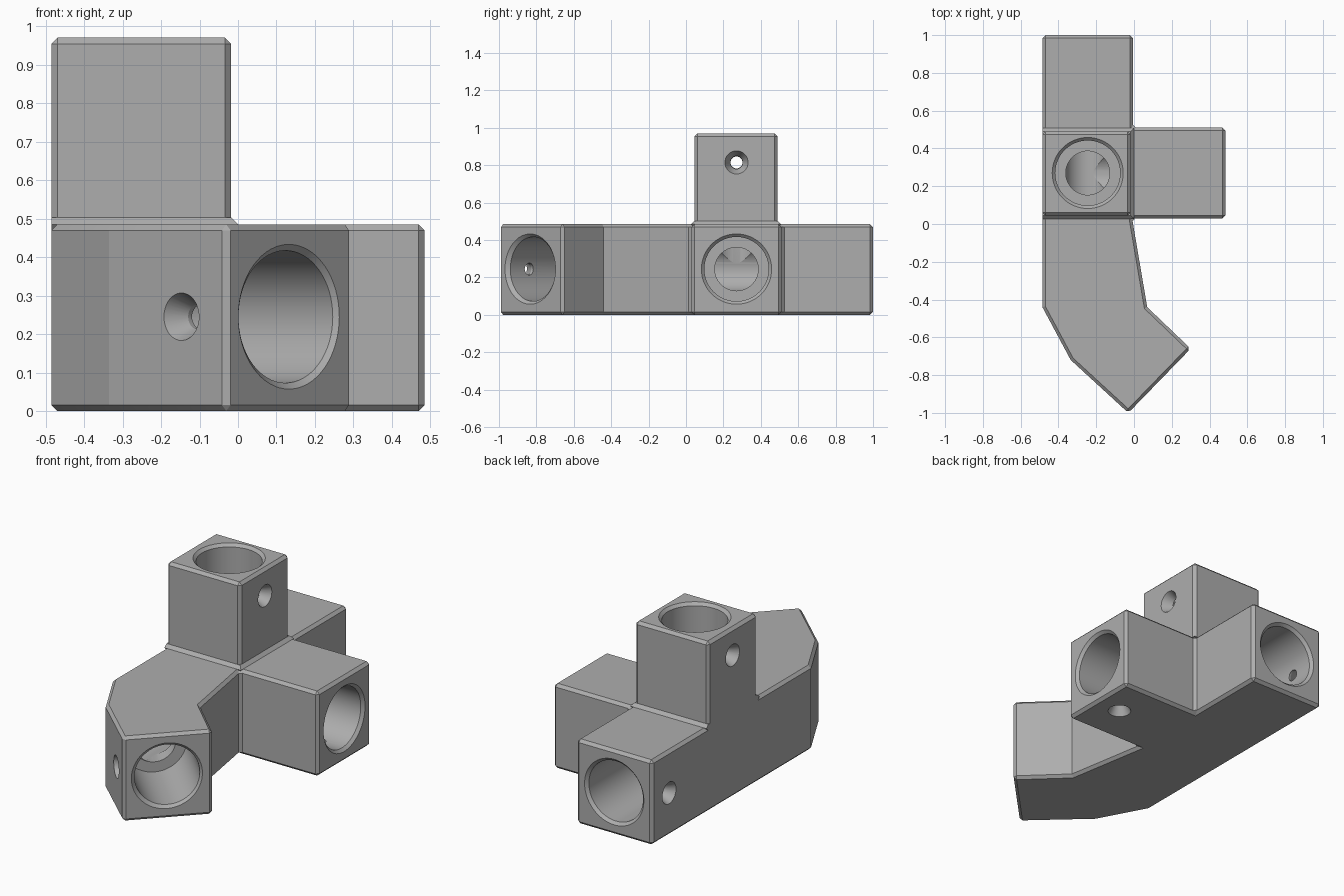
import bpy, bmesh
from mathutils import Vector

if "Cube" in bpy.data.objects:
    bpy.data.objects.remove(bpy.data.objects["Cube"])

grey = bpy.data.materials.new("mid grey")
grey.use_nodes = True
GREY = (0.42, 0.42, 0.42, 1)
grey.diffuse_color = GREY
grey.node_tree.nodes["Principled BSDF"].inputs["Base Color"].default_value = GREY

CHAMFER = 0.016
H, MID = 0.485, 0.245      # arm height, height of the bore axes
CX, CY = -0.245, 0.27      # plan position of the hub


def finish(name, bm):
    bmesh.ops.recalc_face_normals(bm, faces=bm.faces)
    mesh = bpy.data.meshes.new(name)
    bm.to_mesh(mesh)
    bm.free()
    mesh.materials.append(grey)
    ob = bpy.data.objects.new(name, mesh)
    bpy.context.collection.objects.link(ob)
    return ob


def loft(bm, rings):
    """Skin a stack of equal rings and cap both ends."""
    rows = [[bm.verts.new(p) for p in ring] for ring in rings]
    n = len(rows[0])
    for a, b in zip(rows, rows[1:]):
        for i in range(n):
            j = (i + 1) % n
            bm.faces.new((a[i], a[j], b[j], b[i]))
    bm.faces.new(rows[0][::-1])
    bm.faces.new(rows[-1])


def prism(name, outline, z0, z1):
    """Upright prism; sharp corners chamfered, shallow bends left crisp."""
    bm = bmesh.new()
    loft(bm, [[(x, y, z) for x, y in outline] for z in (z0, z1)])
    bmesh.ops.recalc_face_normals(bm, faces=bm.faces)
    sharp = [e for e in bm.edges if e.calc_face_angle() > 1.0]
    bmesh.ops.bevel(bm, geom=sharp, offset=CHAMFER, segments=1,
                    profile=0.5, affect='EDGES')
    return finish(name, bm)


def lathe(name, origin, axis, profile, sides=64):
    """Turned solid; profile holds (depth along axis, radius)."""
    bm = bmesh.new()
    origin, axis = Vector(origin), Vector(axis).normalized()
    turn = Vector((0, 0, 1)).rotation_difference(axis)
    unit = bmesh.ops.create_circle(bm, segments=sides, radius=1)["verts"]
    circle = [turn @ v.co for v in unit]
    bm.clear()
    loft(bm, [[origin + axis * d + c * r for c in circle] for d, r in profile])
    return finish(name, bm)


def combine(body, tool, operation):
    mod = body.modifiers.new("combine", 'BOOLEAN')
    mod.operation, mod.object, mod.solver = operation, tool, 'EXACT'
    bpy.context.view_layer.objects.active = body
    bpy.ops.object.modifier_apply(modifier=mod.name)
    bpy.data.objects.remove(tool)


# Flat body: bent front arm, side arm and back arm
body = prism("tube_connector", [
    (-0.485, -0.44), (-0.335, -0.72), (-0.03, -1), (0.3, -0.66),
    (0.07, -0.44), (-0.01, 0.03), (0.485, 0.03), (0.485, 0.51),
    (-0.005, 0.51), (-0.005, 1), (-0.485, 1)], 0, H)


def column_plan(grow=0):
    x, y0, y1 = -0.018 + grow, 0.045 - grow, 0.49 + grow
    return [(-0.485, y0), (x, y0), (x, y1), (-0.485, y1)]


# Upright arm and the small sloped skirt at its foot
combine(body, prism("upright_arm", column_plan(), 0.2, 0.97), 'UNION')
bm = bmesh.new()
loft(bm, [[(x, y, z) for x, y in column_plan(g)]
          for z, g in ((H - 0.02, 0), (H, 0.018), (H + 0.018, 0))])
combine(body, finish("skirt", bm), 'UNION')

# Stepped tube sockets: mouth, inward direction, total depth, inner radius
sockets = [
    ((CX, 1, MID), (0, -1, 0), 1.56, 0.12),
    ((0.485, CY, MID), (-1, 0, 0), 0.73, 0.116),
    ((CX, CY, 0.97), (0, 0, -1), 0.725, 0.116),
    ((0.135, -0.83, MID), (-0.7, 0.71, 0), 0.54, 0.114),
]
for mouth, axis, depth, inner in sockets:
    combine(body, lathe("socket", mouth, axis, [
        (-0.02, 0.208), (CHAMFER, 0.172), (0.42, 0.172),
        (0.42, inner), (depth, inner)]), 'DIFFERENCE')

# Countersunk screw holes through the socket walls
screws = [
    ((-0.485, 0.845, MID), (1, 0, 0)),
    ((-0.485, CY, 0.815), (1, 0, 0)),
    ((-0.018, CY, 0.815), (-1, 0, 0)),
    ((0.33, CY, 0), (0, 0, 1)),
    ((-0.147, -0.893, MID), (0.68, 0.73, 0)),
]
for start, axis in screws:
    combine(body, lathe("screw_hole", start, axis, [
        (-0.02, 0.072), (0.06, 0.032), (0.15, 0.032)], 32), 'DIFFERENCE')

# Smooth bores, crisp edges
bpy.ops.object.select_all(action='DESELECT')
body.select_set(True)
bpy.context.view_layer.objects.active = body
bpy.ops.object.shade_smooth_by_angle(angle=0.3)
